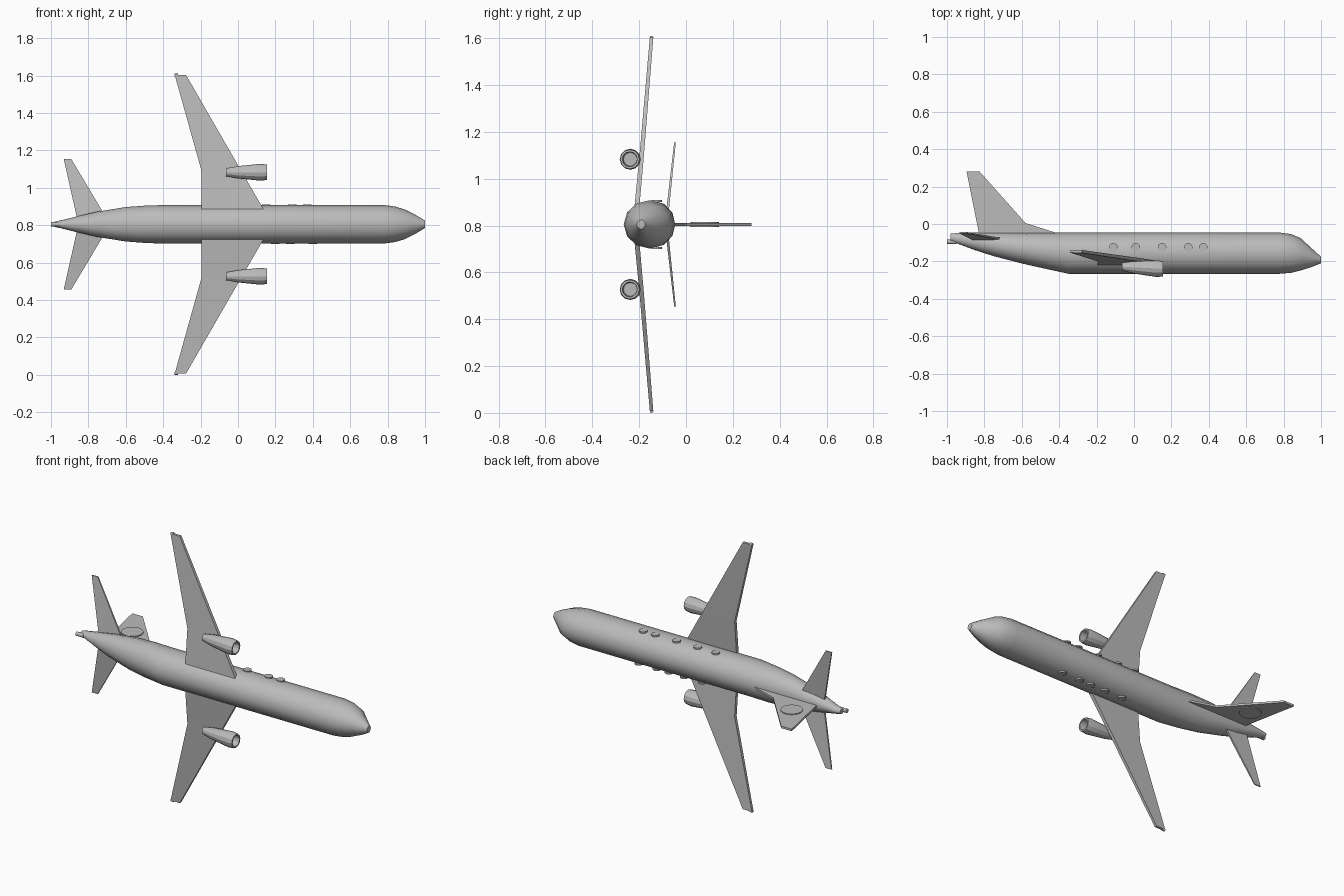
import bpy, bmesh, math
from mathutils import Matrix

cube = bpy.data.objects.get("Cube")
if cube:
    bpy.data.objects.remove(cube, do_unlink=True)

MID = 0.805  # height of the fuselage axis; wings spread along z, nose points to +x

grey = bpy.data.materials.new("plain grey")
grey.use_nodes = True
grey.diffuse_color = (0.5, 0.5, 0.5, 1)
grey.node_tree.nodes["Principled BSDF"].inputs["Base Color"].default_value = (0.5, 0.5, 0.5, 1)


def finish(name, bm, angle=None):
    bmesh.ops.recalc_face_normals(bm, faces=bm.faces)
    mesh = bpy.data.meshes.new(name)
    bm.to_mesh(mesh)
    bm.free()
    mesh.materials.append(grey)
    ob = bpy.data.objects.new(name, mesh)
    bpy.context.collection.objects.link(ob)
    if angle:
        bpy.ops.object.select_all(action='DESELECT')
        ob.select_set(True)
        bpy.context.view_layer.objects.active = ob
        bpy.ops.object.shade_smooth_by_angle(angle=math.radians(angle))
    return ob


def loft(name, rings, angle=None):
    """Skin a list of equal-length point rings and cap both ends."""
    bm = bmesh.new()
    loops = [[bm.verts.new(p) for p in ring] for ring in rings]
    n = len(loops[0])
    for a, b in zip(loops, loops[1:]):
        for i in range(n):
            j = (i + 1) % n
            bm.faces.new((a[i], a[j], b[j], b[i]))
    bm.faces.new(loops[0])
    bm.faces.new(loops[-1])
    return finish(name, bm, angle)


def oval(x, y, z, ry, rz, n):
    return [(x, y + ry * math.cos(2 * math.pi * i / n),
             z + rz * math.sin(2 * math.pi * i / n)) for i in range(n)]


def disc(name, x, y, z, radius, depth, sides=20):
    """Flat round plate facing along z."""
    bm = bmesh.new()
    bmesh.ops.create_cone(bm, cap_ends=True, segments=sides, radius1=radius, radius2=radius,
                          depth=depth, matrix=Matrix.Translation((x, y, z)))
    return finish(name, bm, 40)


# Fuselage stations: x, top y, bottom y, half width
stations = [
    (-0.98, -0.052, -0.092, 0.014), (-0.93, -0.047, -0.110, 0.025),
    (-0.85, -0.046, -0.140, 0.045), (-0.75, -0.046, -0.172, 0.068),
    (-0.60, -0.046, -0.211, 0.092), (-0.48, -0.046, -0.238, 0.101),
    (-0.35, -0.046, -0.266, 0.103), (0.78, -0.046, -0.266, 0.103),
    (0.84, -0.054, -0.261, 0.095), (0.89, -0.075, -0.249, 0.080),
    (0.95, -0.130, -0.230, 0.050), (0.99, -0.166, -0.214, 0.026),
    (1.00, -0.174, -0.210, 0.020)]
loft("fuselage", [oval(x, (t + b) / 2, MID, (t - b) / 2, w, 12)
                  for x, t, b, w in stations], 40)
loft("tail_nozzle", [oval(x, -0.095, MID, 0.012, 0.012, 10) for x in (-1.0, -0.95)], 40)


def panel(name, sections, side):
    """Wing-like slab; sections: offset from axis, leading x, trailing x, y, thickness."""
    rings = []
    for off, lead, trail, y, t in sections:
        z = MID + side * off
        rings.append([(lead, y - t / 2, z), (lead, y + t / 2, z),
                      (trail, y + t / 2, z), (trail, y - t / 2, z)])
    return loft(name, rings)


windows = {1: (0.37, 0.29, 0.15, 0.01, -0.11), -1: (0.40, 0.28, 0.20, 0.10, -0.02)}
nacelle = [(-0.065, 0.021, -0.228), (0.0, 0.033, -0.232), (0.12, 0.045, -0.238),
           (0.155, 0.041, -0.240), (0.155, 0.032, -0.240), (0.10, 0.029, -0.238)]

for side, label in ((1, "left"), (-1, "right")):
    # Main wing with a kinked trailing edge, and its tip light
    panel(label + "_wing", [(0.08, 0.137, -0.195, -0.209, 0.021),
                            (0.285, 0.018, -0.195, -0.190, 0.019),
                            (0.797, -0.277, -0.338, -0.147, 0.015)], side)
    loft(label + "_wing_tip_light",
         [oval(x, -0.147, MID + side * 0.797, 0.008, 0.008, 8) for x in (-0.339, -0.322)], 50)

    # Horizontal tail
    panel(label + "_tailplane", [(0.02, -0.695, -0.858, -0.083, 0.012),
                                 (0.35, -0.892, -0.932, -0.047, 0.007)], side)

    # Hollow engine under the wing
    loft(label + "_engine", [oval(x, y, MID + side * 0.278, r, r, 12)
                             for x, r, y in nacelle], 25)

    # Round side windows, slightly proud of the hull
    for i, x in enumerate(windows[side]):
        disc(f"{label}_window_{i + 1}", x, -0.125, MID + side * 0.1005, 0.023, 0.009)

    # Round plate on the fin
    disc(label + "_fin_plate", -0.755, 0.08, MID + side * 0.007, 0.06, 0.008, 28)

# Vertical fin with a low fillet running forward
fin_profile = [(-0.895, 0.28), (-0.825, 0.28), (-0.58, 0.005), (-0.42, -0.046),
               (-0.42, -0.07), (-0.825, -0.07)]
loft("tail_fin", [[(x, y, MID + dz) for x, y in fin_profile] for dz in (-0.006, 0.006)])
